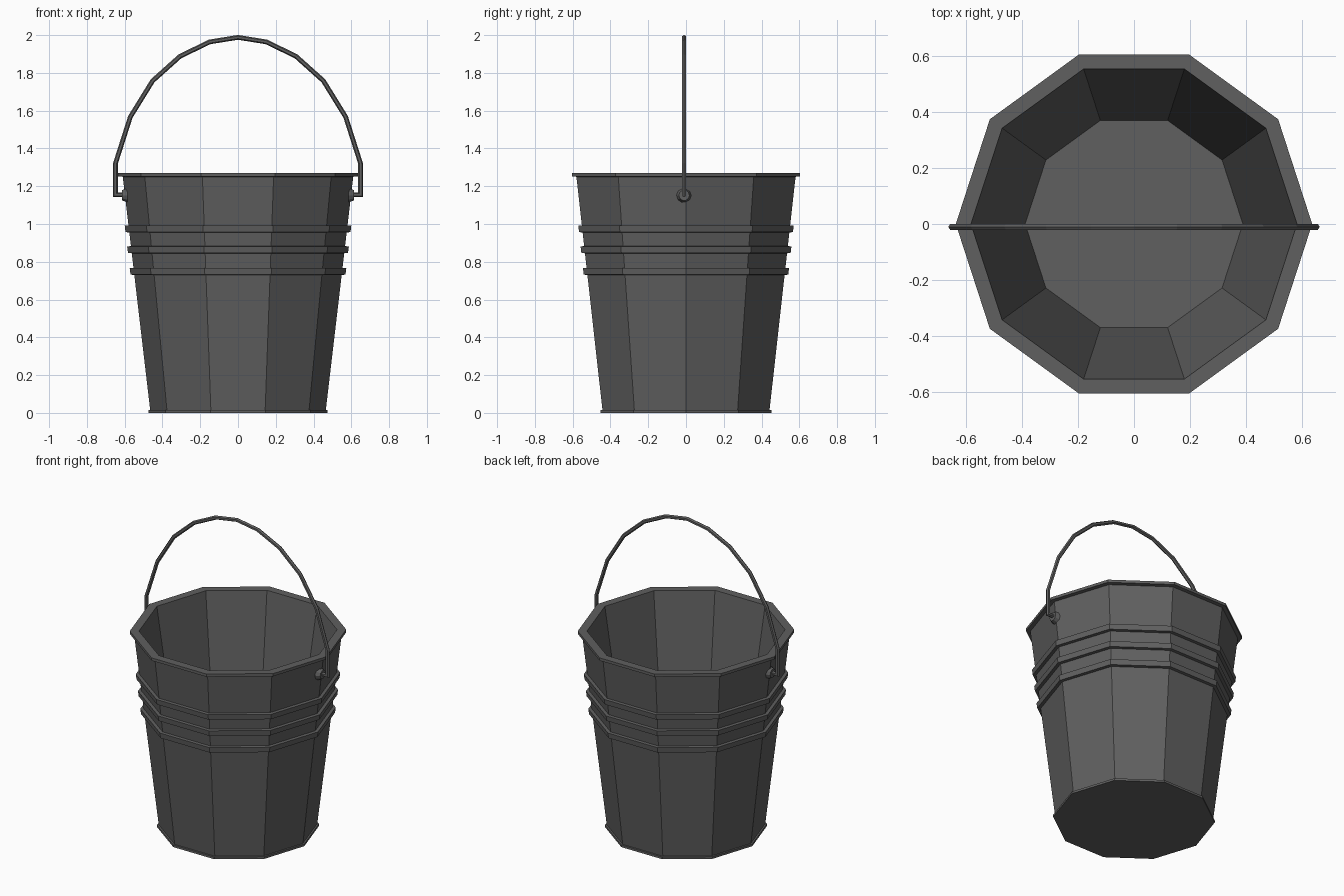
import bpy, bmesh, math
from mathutils import Vector, Matrix

if "Cube" in bpy.data.objects:
    bpy.data.objects.remove(bpy.data.objects["Cube"])

metal = bpy.data.materials.new("dark grey metal")
metal.diffuse_color = (0.115, 0.115, 0.115, 1)
metal.use_nodes = True
metal.node_tree.nodes["Principled BSDF"].inputs["Base Color"].default_value = metal.diffuse_color
SIDES = 10


def finish(bm, name):
    bmesh.ops.recalc_face_normals(bm, faces=bm.faces)
    me = bpy.data.meshes.new(name)
    bm.to_mesh(me)
    bm.free()
    me.materials.append(metal)
    ob = bpy.data.objects.new(name, me)
    bpy.context.collection.objects.link(ob)
    return ob


def skin(bm, rings):
    """Join successive vertex rings with quads and cap both ends."""
    n = len(rings[0])
    for a, b in zip(rings, rings[1:]):
        for i in range(n):
            j = (i + 1) % n
            bm.faces.new((a[i], a[j], b[j], b[i]))
    bm.faces.new(rings[0])
    bm.faces.new(rings[-1])


def wall(z):
    return 0.465 + 0.145 * (z - 0.015) / 1.235


# Bucket shell: base flange, tapered wall, three ribs, rim, inside wall, floor
profile = [(0.475, 0), (0.475, 0.014), (wall(0.015), 0.015)]
for z0 in (0.73, 0.845, 0.955):
    z1 = z0 + 0.038
    profile += [(wall(z0), z0), (wall(z0) + 0.02, z0 + 0.002),
                (wall(z1) + 0.02, z1 - 0.002), (wall(z1), z1)]
profile += [(wall(1.25), 1.25), (0.635, 1.252), (0.635, 1.27),
            (0.581, 1.27), (0.388, 0.04)]
bm = bmesh.new()
skin(bm, [[bm.verts.new((r * math.cos(k * math.tau / SIDES),
                         r * math.sin(k * math.tau / SIDES), z))
           for k in range(SIDES)] for r, z in profile])
finish(bm, "bucket_body")

# Handle: six-sided wire swept along a mirrored path
HY = -0.01
half = [(0.585, 1.155), (0.649, 1.155), (0.649, 1.32), (0.57, 1.567),
        (0.452, 1.758), (0.307, 1.888), (0.15, 1.964)]
path = [Vector(p) for p in half + [(0, 1.988)] + [(-x, z) for x, z in half[::-1]]]
bm = bmesh.new()
rings = []
for i, p in enumerate(path):
    d0 = (p - path[max(i - 1, 0)]).normalized() if i else (path[1] - p).normalized()
    d1 = (path[i + 1] - p).normalized() if i < len(path) - 1 else d0
    t = (d0 + d1).normalized()
    n = Vector((-t.y, t.x)) / max(t.dot(d0), 0.5)
    ring = []
    for k in range(6):
        a = k * math.tau / 6
        o = p + n * 0.0125 * math.cos(a)
        ring.append(bm.verts.new((o.x, HY + 0.0125 * math.sin(a), o.y)))
    rings.append(ring)
skin(bm, rings)
finish(bm, "handle")

# Round lugs that hold the handle ends
for name, s in (("lug_right", 1), ("lug_left", -1)):
    bm = bmesh.new()
    bmesh.ops.create_cone(bm, cap_ends=True, segments=10, radius1=0.04,
                          radius2=0.028, depth=0.03,
                          matrix=Matrix.Translation((s * 0.6, HY, 1.152))
                          @ Matrix.Rotation(s * math.pi / 2, 4, 'Y'))
    finish(bm, name)
